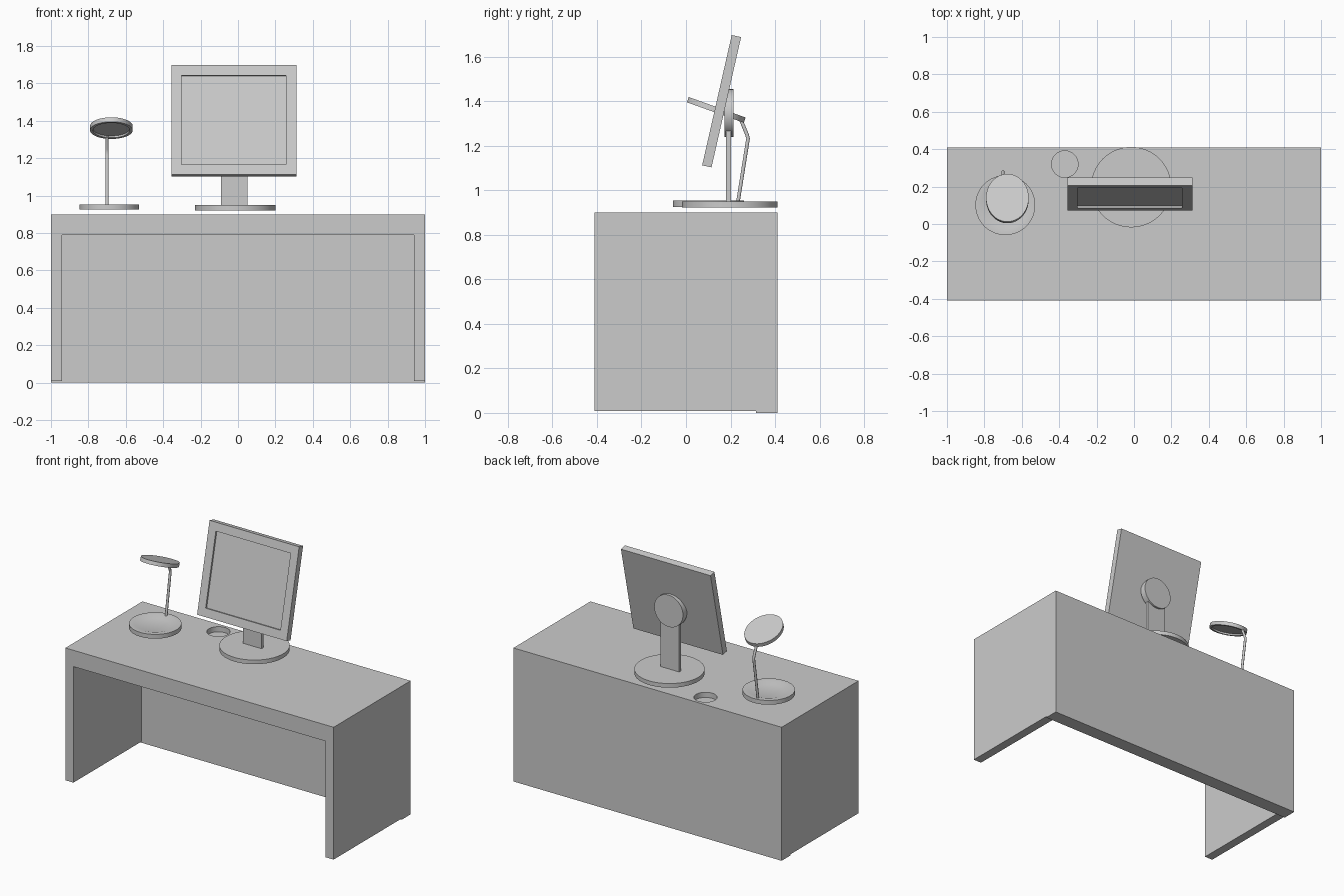
import bpy, bmesh, math
from mathutils import Matrix, Vector

if "Cube" in bpy.data.objects:
    bpy.data.objects.remove(bpy.data.objects["Cube"])


def finish(name, bm, smooth=False):
    bmesh.ops.recalc_face_normals(bm, faces=bm.faces)
    me = bpy.data.meshes.new(name)
    bm.to_mesh(me)
    bm.free()
    ob = bpy.data.objects.new(name, me)
    bpy.context.collection.objects.link(ob)
    if smooth:
        bpy.ops.object.select_all(action='DESELECT')
        ob.select_set(True)
        bpy.context.view_layer.objects.active = ob
        bpy.ops.object.shade_smooth_by_angle(angle=math.radians(30))
    return ob


def box(name, x, y, z):
    bm = bmesh.new()
    size = [b - a for a, b in (x, y, z)]
    mid = [(a + b) / 2 for a, b in (x, y, z)]
    bmesh.ops.create_cube(bm, size=1, matrix=Matrix.Translation(mid) @ Matrix.Diagonal((*size, 1)))
    return finish(name, bm)


def lathe(name, profile, loc, rot_x=0, scale=(1, 1, 1), segs=64):
    """Spin an (r, z) profile around z; both ends are capped."""
    bm = bmesh.new()
    rings = [[bm.verts.new((r * math.cos(a), r * math.sin(a), z))
              for a in (2 * math.pi * i / segs for i in range(segs))] for r, z in profile]
    for lo, hi in zip(rings, rings[1:]):
        for i in range(segs):
            j = (i + 1) % segs
            bm.faces.new((lo[i], lo[j], hi[j], hi[i]))
    bm.faces.new(rings[0][::-1])
    bm.faces.new(rings[-1])
    bm.transform(Matrix.Translation(loc) @ Matrix.Rotation(rot_x, 4, 'X') @ Matrix.Diagonal((*scale, 1)))
    return finish(name, bm, True)


# Desk
top = box("desk_top", (-1, 1), (-0.41, 0.41), (0.79, 0.90))
box("desk_back_panel", (-1, 1), (0.315, 0.41), (0, 0.79))
for side, x in (("left", (-1, -0.94)), ("right", (0.94, 1))):
    box("desk_side_" + side, x, (-0.41, 0.315), (0.008, 0.79))

# Shallow round cable hole in the desk top
cutter = lathe("hole_cutter", [(0.071, 0.865), (0.071, 1.0)], (-0.37, 0.32, 0))
cutter.hide_render = True
cutter.hide_viewport = True
cut = top.modifiers.new("cable_hole", 'BOOLEAN')
cut.operation = 'DIFFERENCE'
cut.solver = 'EXACT'
cut.object = cutter

# Monitor stand
lathe("monitor_base", [(0.215, 0.922), (0.215, 0.95)], (-0.015, 0.197, 0))
box("monitor_neck", (-0.09, 0.05), (0.18, 0.202), (0.948, 1.32))
lathe("monitor_hub", [(0.107, -0.021), (0.107, 0.021)], (-0.02, 0.193, 1.347), math.pi / 2)

# Tilted screen slab with recessed display
bm = bmesh.new()
bmesh.ops.create_cube(bm, size=1, matrix=Matrix.Diagonal((0.668, 0.043, 0.60, 1)))
bm.normal_update()
front = [f for f in bm.faces if f.normal.y < -0.9]
bmesh.ops.inset_region(bm, faces=front, thickness=0.078)
inner = bmesh.ops.extrude_face_region(bm, geom=front)["geom"]
bmesh.ops.delete(bm, geom=front, context='FACES_ONLY')
bmesh.ops.translate(bm, vec=(0, 0.012, 0), verts=[g for g in inner if isinstance(g, bmesh.types.BMVert)])
bm.transform(Matrix.Translation((-0.022, 0.16, 1.40)) @ Matrix.Rotation(math.radians(-12.8), 4, 'X'))
finish("monitor_screen", bm)

# Lamp base with dished top
lathe("lamp_base", [(0.16, 0.925), (0.16, 0.954), (0.128, 0.954), (0.092, 0.943)], (-0.688, 0.101, 0))

# Bent lamp stem
curve = bpy.data.curves.new("lamp_stem", 'CURVE')
curve.dimensions = '3D'
curve.bevel_depth = 0.0085
curve.bevel_resolution = 3
curve.use_fill_caps = True
path = [(0.233, 0.945), (0.276, 1.215), (0.279, 1.232), (0.274, 1.25), (0.243, 1.325)]
spline = curve.splines.new('POLY')
spline.points.add(len(path) - 1)
for p, (y, z) in zip(spline.points, path):
    p.co = (-0.70, y, z, 1)
bpy.context.collection.objects.link(bpy.data.objects.new("lamp_stem", curve))

# Oval lamp head, hollowed underneath
lathe("lamp_head", [(0.098, -0.002), (0.098, -0.0125), (0.114, -0.0125), (0.114, 0.0125)],
      (-0.677, 0.136, 1.361), math.radians(-19.8), (1, 1.19, 1))
